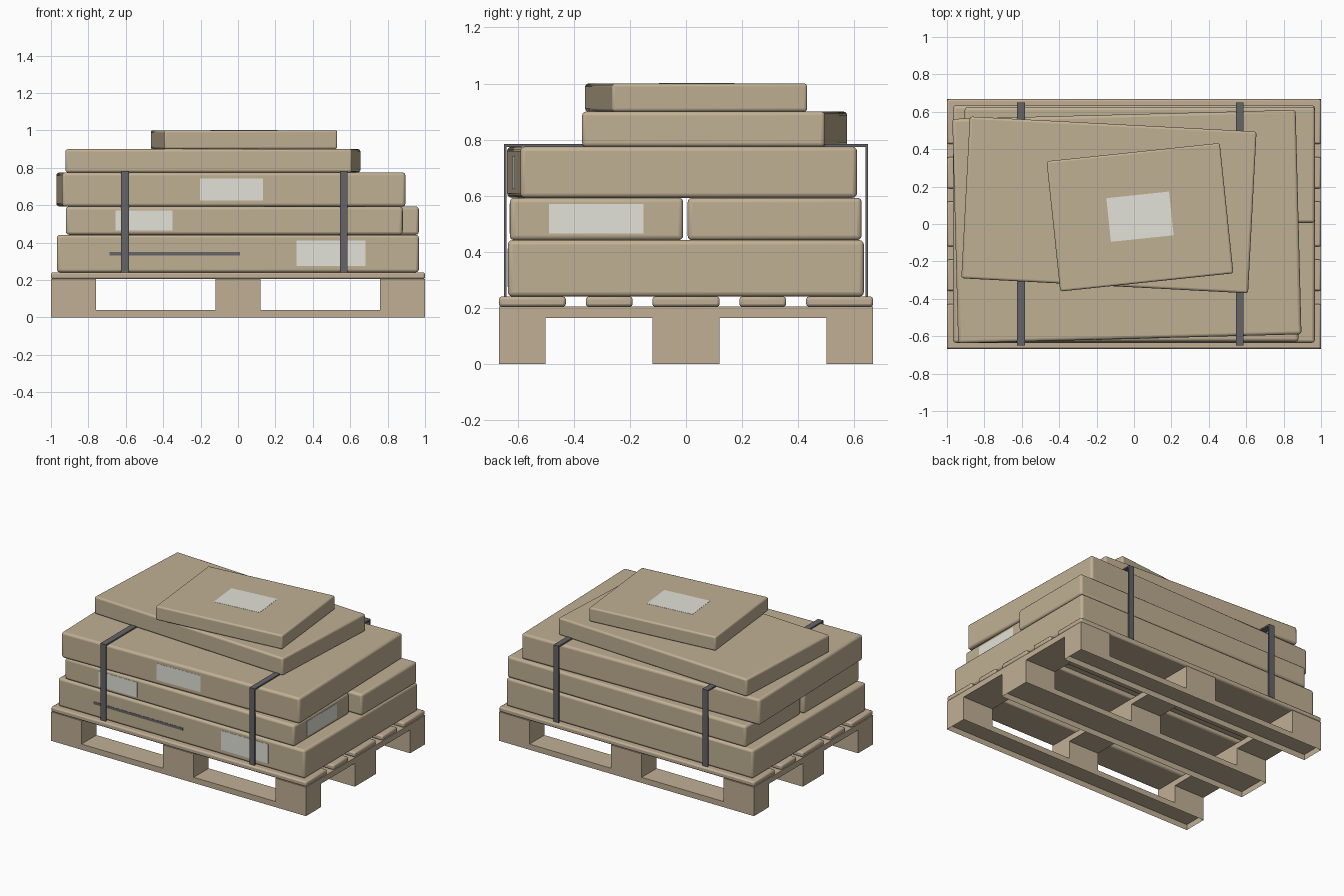
import bpy
import bmesh
from math import radians, sin, cos

if "Cube" in bpy.data.objects:
    bpy.data.objects.remove(bpy.data.objects["Cube"])


def material(name, rgb):
    m = bpy.data.materials.new(name)
    m.diffuse_color = (*rgb, 1)
    m.use_nodes = True
    m.node_tree.nodes["Principled BSDF"].inputs["Base Color"].default_value = m.diffuse_color
    return m


CARD = material("cardboard", (0.53, 0.435, 0.295))
WOOD = material("pallet wood", (0.53, 0.43, 0.30))
DECK = material("deck wood", (0.53, 0.425, 0.30))
PAPER = material("label paper", (0.76, 0.76, 0.69))
STRAP = material("dark strap", (0.13, 0.13, 0.14))


def box(name, x, y, z, mat, bevel=0.0, rot=0.0, segments=3):
    """Box from (min, max) ranges, turned by rot degrees about its own centre."""
    bpy.ops.mesh.primitive_cube_add(
        size=1, location=[sum(r) / 2 for r in (x, y, z)], rotation=(0, 0, radians(rot)))
    ob = bpy.context.object
    ob.name = name
    ob.scale = [r[1] - r[0] for r in (x, y, z)]
    bpy.ops.object.transform_apply(location=False, rotation=False, scale=True)
    ob.data.materials.append(mat)
    if bevel:
        mod = ob.modifiers.new("soft edges", 'BEVEL')
        mod.width, mod.segments = bevel, segments
        bpy.ops.object.shade_smooth_by_angle(angle=radians(35))
    return ob


def open_bottom(ob):
    """Remove the downward face so the part is a hollow tray."""
    bm = bmesh.new()
    bm.from_mesh(ob.data)
    bmesh.ops.delete(bm, geom=[f for f in bm.faces if f.normal.z < -0.9], context='FACES_ONLY')
    bm.to_mesh(ob.data)
    bm.free()


def span(centre, size):
    return (centre - size / 2, centre + size / 2)


# Pallet: hollow runners, blocks, cross boards, deck boards
LONG = (-1, 1)
COLS = [(-1, -0.76), (-0.12, 0.12), (0.76, 1)]
ROWS = [(-0.667, -0.5), (-0.12, 0.12), (0.5, 0.667)]
for i, row in enumerate(ROWS):
    open_bottom(box(f"pallet_runner_{i}", LONG, row, (0, 0.04), WOOD))
    for j, col in enumerate(COLS):
        box(f"pallet_block_{i}_{j}", col, row, (0.04, 0.165), WOOD)
for j, col in enumerate(COLS):
    box(f"pallet_cross_board_{j}", col, (-0.667, 0.667), (0.165, 0.205), WOOD)
DECKS = [(-0.667, -0.428), (-0.357, -0.19), (-0.12, 0.12), (0.19, 0.357), (0.428, 0.667)]
for i, y in enumerate(DECKS):
    box(f"deck_board_{i}", LONG, y, (0.205, 0.241), DECK, 0.01, segments=2)

# Cartons, bottom to top
B = 0.016
box("carton_bottom", (-0.968, 0.967), (-0.635, 0.634), (0.241, 0.442), CARD, B)
box("carton_second_front", (-0.92, 0.88), (-0.628, -0.01), (0.442, 0.593), CARD, B)
box("carton_second_back", (-0.905, 0.967), (0.006, 0.626), (0.442, 0.593), CARD, B)
C3, A3 = (-0.038, -0.014), 1.5
box("carton_third", span(C3[0], 1.836), span(C3[1], 1.2), (0.593, 0.775), CARD, B, A3)
box("carton_fourth", span(-0.134, 1.535), span(0.102, 0.866), (0.775, 0.9), CARD, 0.013, -3)
C5, A5 = (0.032, 0.036), 6
box("carton_top", span(C5[0], 0.931), span(C5[1], 0.7), (0.9, 1), CARD, 0.011, A5)

# Paper labels and the dark tape line
T = 0.0015
box("label_bottom", (0.312, 0.682), (-0.635 - T, -0.634), (0.275, 0.412), PAPER)
box("tape_line", (-0.687, 0.012), (-0.635 - T, -0.634), (0.331, 0.35), STRAP)
box("label_second", (-0.655, -0.35), (-0.628 - T, -0.627), (0.465, 0.572), PAPER)
box("label_second_side", (0.879, 0.88 + T), (-0.488, -0.152), (0.465, 0.57), PAPER)
a = radians(A3)
d = 1.2 / 2 + T / 2
box("label_third", span(C3[0] - 0.013 + d * sin(a), 0.337), span(C3[1] - d * cos(a), T),
    (0.625, 0.742), PAPER, rot=A3)
box("label_top", span(C5[0], 0.337), span(C5[1] + 0.003, 0.235), (0.999, 1.0012), PAPER, rot=A5)

# Straps: two uprights and a top run each
for side, x in (("left", (-0.625, -0.582)), ("right", (0.545, 0.585))):
    box(f"strap_{side}_front", x, (-0.649, -0.639), (0.241, 0.775), STRAP)
    box(f"strap_{side}_back", x, (0.639, 0.649), (0.241, 0.775), STRAP)
    box(f"strap_{side}_over", x, (-0.649, 0.649), (0.774, 0.784), STRAP)
